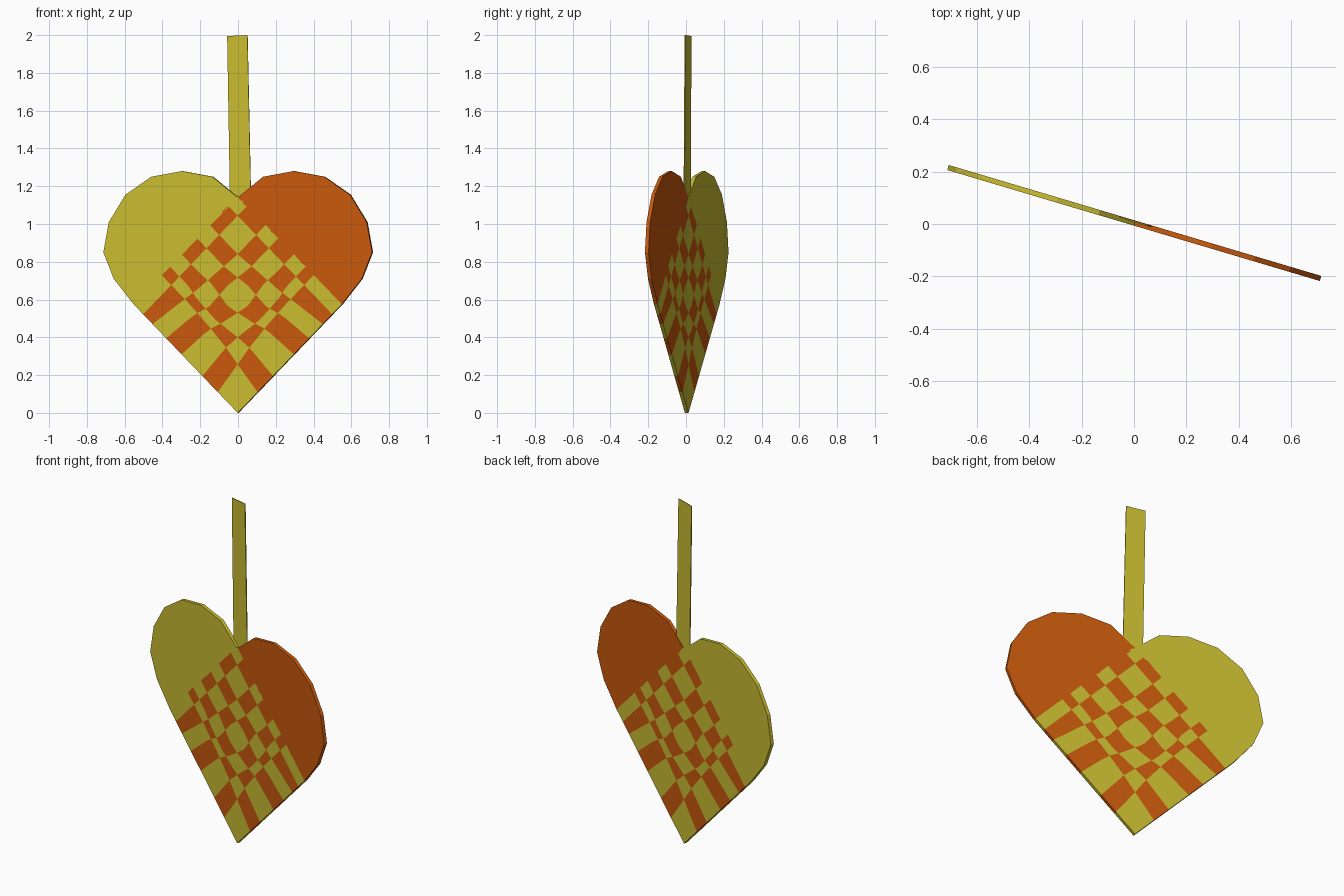
import bpy, bmesh, math

if "Cube" in bpy.data.objects:
    bpy.data.objects.remove(bpy.data.objects["Cube"])

S = 0.575                      # side of the woven square along s and t (x = s-t, z = s+t)
ANGLE = math.atan2(-0.212, 0.712)
FRONT, BACK = -0.006, 0.014
SUB = 4

# Curved cuts between the seven strips, sampled across the weave
Q = [0, .14, .20, .31, .42, .47, S]
CUTS = [[0] * 7,
        [.11, .13, .14, .15, .155, .155, .155],
        [.195, .205, .20, .185, .19, .20, .20],
        [.31, .30, .28, .255, .27, .265, .265],
        [.395, .38, .36, .365, .35, .35, .35],
        [.47, .45, .44, .43, .42, .42, .42],
        [.522] * 7,
        [S] * 7]


def cut(i, q):
    for k in range(6):
        if q <= Q[k + 1] or k == 5:
            f = (q - Q[k]) / (Q[k + 1] - Q[k])
            return CUTS[i][k] * (1 - f) + CUTS[i][k + 1] * f


def strip(a, q):
    i = min(int(a), 6)
    return cut(i, q) + (cut(i + 1, q) - cut(i, q)) * (a - i)


def weave_point(a, b):
    s = t = S / 2
    for _ in range(40):
        s, t = strip(a, t), strip(b, s)
    return s - t, s + t


def material(name, color):
    m = bpy.data.materials.new(name)
    m.diffuse_color = (*color, 1)
    m.use_nodes = True
    m.node_tree.nodes["Principled BSDF"].inputs["Base Color"].default_value = m.diffuse_color
    return m


def add_mesh(name, bm, mat):
    bmesh.ops.remove_doubles(bm, verts=bm.verts, dist=0.00005)
    me = bpy.data.meshes.new(name)
    bm.to_mesh(me)
    bm.free()
    me.materials.append(mat)
    ob = bpy.data.objects.new(name, me)
    ob.rotation_euler.z = ANGLE
    bpy.context.collection.objects.link(ob)
    return ob


def sheet(bm, pts, rim):
    """Front and back paper faces, with a wall on each rim edge."""
    f = [bm.verts.new((x, FRONT, z)) for x, z in pts]
    b = [bm.verts.new((x, BACK, z)) for x, z in pts]
    bm.faces.new(f)
    bm.faces.new(b[::-1])
    for k in rim:
        n = (k + 1) % len(pts)
        bm.faces.new((f[k], b[k], b[n], f[n]))


yellow = material("yellow_paper", (0.58, 0.50, 0.03))
orange = material("orange_paper", (0.58, 0.10, 0.004))

# Woven square, coloured as a checkerboard of the curved strips
N = 7 * SUB
grid = [[weave_point(a / SUB, b / SUB) for b in range(N + 1)] for a in range(N + 1)]
weave = [bmesh.new(), bmesh.new()]
for a in range(N):
    for b in range(N):
        pts = [grid[a][b], grid[a + 1][b], grid[a + 1][b + 1], grid[a][b + 1]]
        rim = ([0] if b == 0 else []) + ([3] if a == 0 else [])
        sheet(weave[(a // SUB + b // SUB) % 2], pts, rim)
add_mesh("yellow_weave", weave[0], yellow)
add_mesh("orange_weave", weave[1], orange)

# Rounded lobes, mirrored
LOBE = [(S, S), (.685, .71), (.742, .85), (.712, 1.01), (.62, 1.155),
        (.478, 1.25), (.308, 1.28), (.14, 1.25), (0, 2 * S - .01)]
for name, side, mat in (("right_lobe", 1, orange), ("left_lobe", -1, yellow)):
    pts = [(x * side, z) for x, z in LOBE]
    rim = range(len(pts) - 1)
    if side < 0:
        pts.reverse()
    bm = bmesh.new()
    sheet(bm, pts, rim)
    add_mesh(name, bm, mat)

# Hanging strap, tucked between the sheets
bm = bmesh.new()
strap = [(-.046, 1.09), (.07, 1.09), (.05, 2.0), (-.062, 1.995)]
f = [bm.verts.new((x, .007, z)) for x, z in strap]
b = [bm.verts.new((x, .012, z)) for x, z in strap]
bm.faces.new(f)
bm.faces.new(b[::-1])
for k in range(4):
    n = (k + 1) % 4
    bm.faces.new((f[k], b[k], b[n], f[n]))
add_mesh("hanging_strap", bm, yellow)
